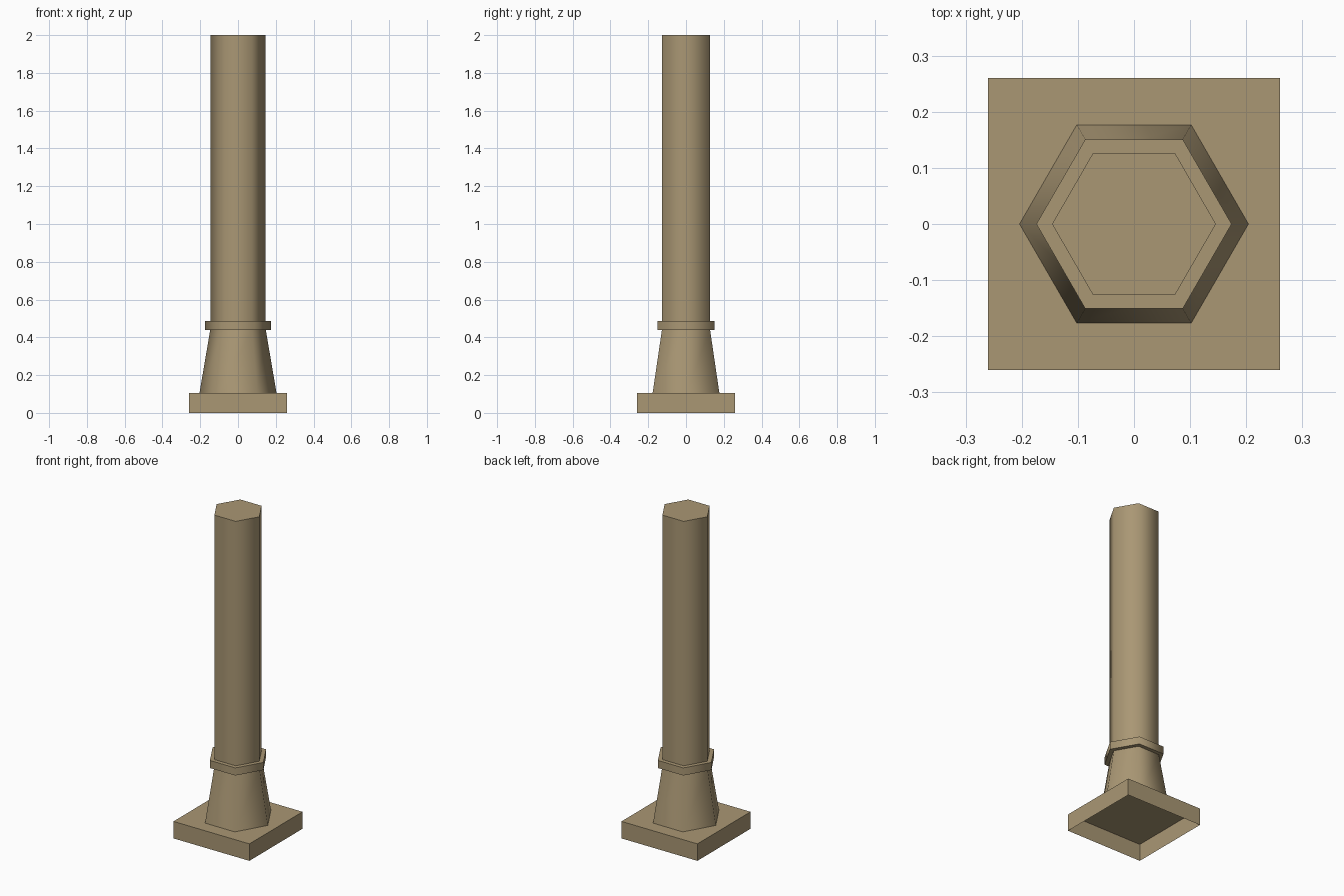
import bpy, bmesh, math

if "Cube" in bpy.data.objects:
    bpy.data.objects.remove(bpy.data.objects["Cube"])

stone = bpy.data.materials.new("tan stone")
stone.diffuse_color = (0.40, 0.31, 0.175, 1)
stone.use_nodes = True
stone.node_tree.nodes["Principled BSDF"].inputs["Base Color"].default_value = stone.diffuse_color


def loft(name, sides, rings, start, smooth, cap_bottom, cap_top):
    """Stack regular polygons (radius, height) into a prism, frustum or block."""
    bm = bmesh.new()
    loops = []
    for r, z in rings:
        loops.append([bm.verts.new((r * math.cos(start + math.tau * i / sides),
                                    r * math.sin(start + math.tau * i / sides), z))
                      for i in range(sides)])
    for lo, hi in zip(loops, loops[1:]):
        for i in range(sides):
            j = (i + 1) % sides
            bm.faces.new((lo[i], lo[j], hi[j], hi[i])).smooth = smooth
    # flat caps meet the sides at a hard edge
    for cap, loop in ((cap_bottom, loops[0][::-1]), (cap_top, loops[-1])):
        if cap:
            face = bm.faces.new(loop)
            for e in face.edges:
                e.smooth = False
    me = bpy.data.meshes.new(name)
    bm.to_mesh(me)
    bm.free()
    me.materials.append(stone)
    ob = bpy.data.objects.new(name, me)
    bpy.context.collection.objects.link(ob)
    return ob


# square plinth, hollow underneath
loft("plinth", 4, [(0.26 * math.sqrt(2), 0), (0.26 * math.sqrt(2), 0.105)],
     math.pi / 4, False, False, True)
# flared hexagonal foot
loft("flared_foot", 6, [(0.204, 0.105), (0.147, 0.44)], 0, True, False, False)
# thin hexagonal collar
loft("collar", 6, [(0.174, 0.44), (0.174, 0.487)], 0, True, True, True)
# long hexagonal shaft
loft("shaft", 6, [(0.146, 0.487), (0.146, 2.0)], 0, True, False, True)
